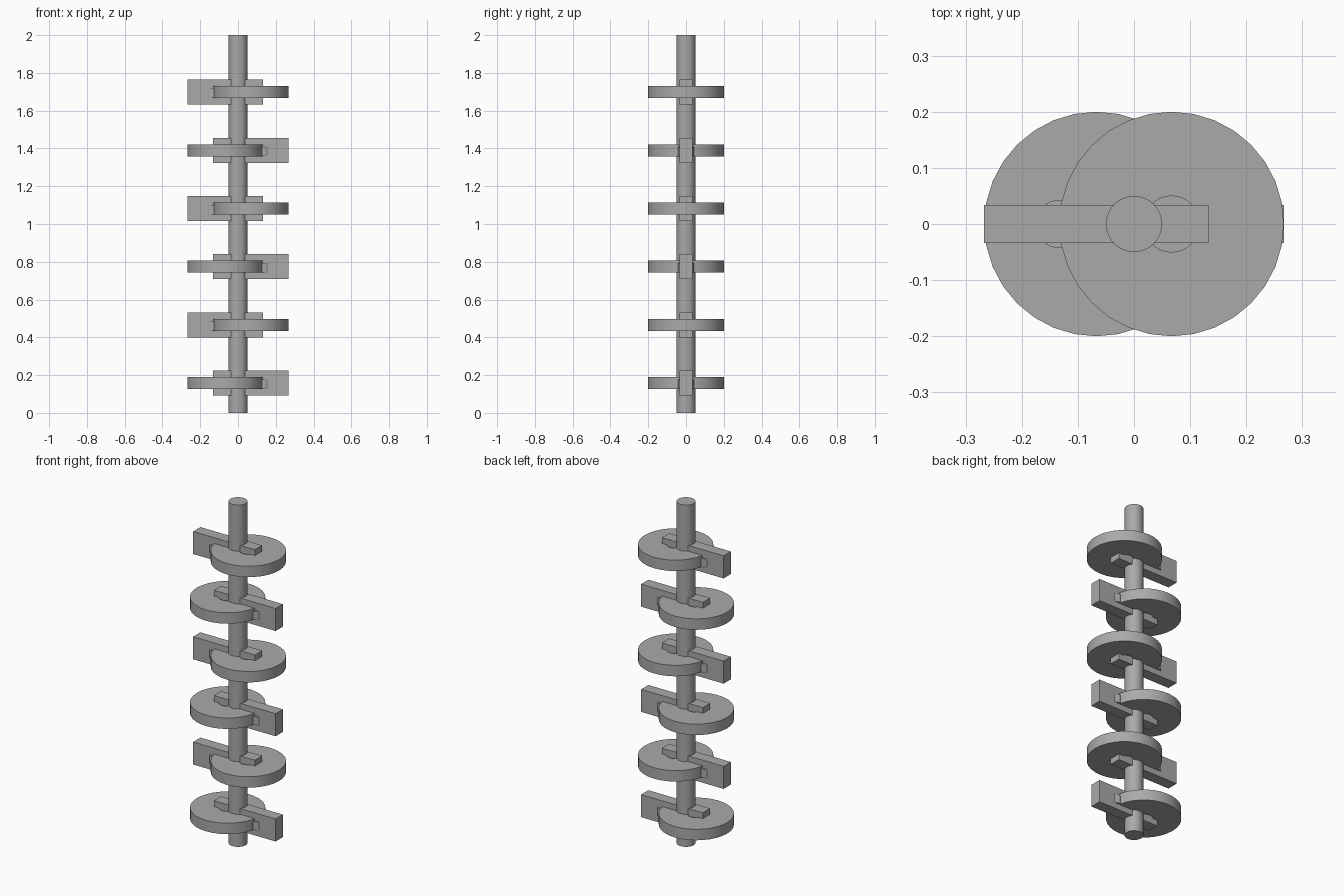
import bpy
import bmesh
from math import cos, sin, tau, radians

cube = bpy.data.objects.get("Cube")
if cube:
    bpy.data.objects.remove(cube, do_unlink=True)

COLOUR = (0.4, 0.4, 0.4, 1)
metal = bpy.data.materials.new("plain grey")
metal.use_nodes = True
metal.diffuse_color = COLOUR
metal.node_tree.nodes["Principled BSDF"].inputs["Base Color"].default_value = COLOUR


def add_object(name, bm, smooth=True):
    bmesh.ops.recalc_face_normals(bm, faces=bm.faces)
    mesh = bpy.data.meshes.new(name)
    bm.to_mesh(mesh)
    bm.free()
    mesh.materials.append(metal)
    obj = bpy.data.objects.new(name, mesh)
    bpy.context.collection.objects.link(obj)
    if smooth:
        bpy.ops.object.select_all(action="DESELECT")
        obj.select_set(True)
        bpy.context.view_layer.objects.active = obj
        bpy.ops.object.shade_smooth_by_angle(angle=radians(30))
    return obj


def cylinder(name, radius, height, centre):
    bm = bmesh.new()
    bmesh.ops.create_cone(bm, cap_ends=True, segments=32, radius1=radius,
                          radius2=radius, depth=height)
    bmesh.ops.translate(bm, verts=bm.verts, vec=centre)
    return add_object(name, bm)


def box(name, size, centre):
    bm = bmesh.new()
    bmesh.ops.create_cube(bm, size=1)
    bmesh.ops.scale(bm, verts=bm.verts, vec=size)
    bmesh.ops.translate(bm, verts=bm.verts, vec=centre)
    return add_object(name, bm, smooth=False)


def bored_disc(name, radius, bore, height, centre, segments=32):
    bm = bmesh.new()
    x, y, z = centre
    section = [(radius, -height / 2), (radius, height / 2),
               (bore, height / 2), (bore, -height / 2)]
    rings = [[bm.verts.new((x + r * cos(tau * i / segments),
                            y + r * sin(tau * i / segments), z + h))
              for i in range(segments)] for r, h in section]
    for k, ring in enumerate(rings):
        following = rings[(k + 1) % len(rings)]
        for i in range(segments):
            j = (i + 1) % segments
            bm.faces.new((ring[i], ring[j], following[j], following[i]))
    return add_object(name, bm)


# Central upright shaft
cylinder("shaft", 0.05, 2, (0, 0, 1))

# Six stations, each turned half round from the one below
for n in range(6):
    side = -1 if n % 2 == 0 else 1
    z = 0.158 + 0.308 * n
    # Off-centre disc with a bore
    bored_disc(f"disc_{n + 1}", 0.2, 0.05, 0.064, (side * 0.067, 0, z))
    # Crossbar through the shaft, longer on the side away from the disc
    box(f"crossbar_{n + 1}", (0.4, 0.067, 0.132), (-side * 0.067, 0, z))
    # Small pin at the disc rim
    cylinder(f"rim_pin_{n + 1}", 0.043, 0.05, (-side * 0.133, 0, z - 0.006))
